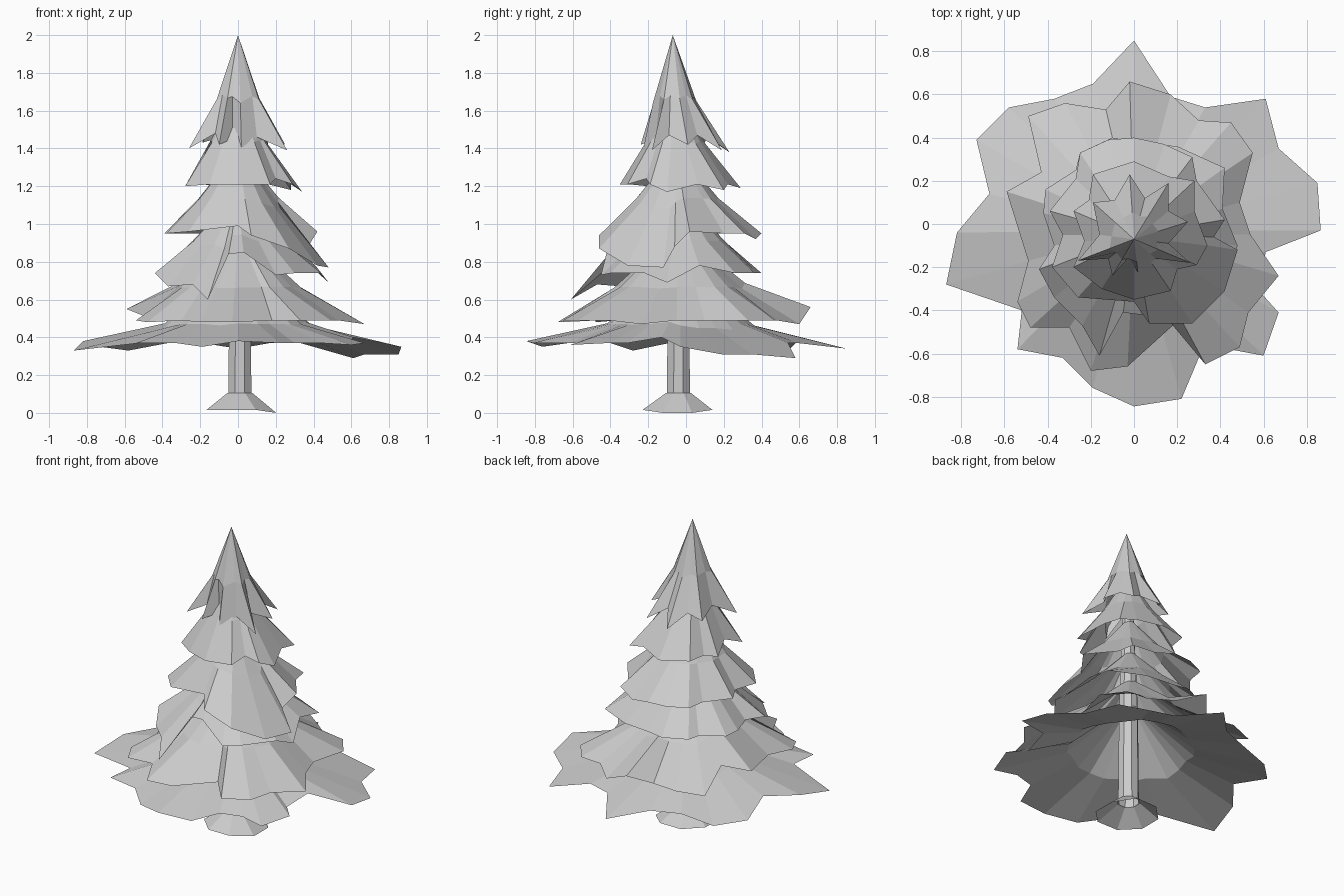
import bpy, bmesh
from math import cos, sin, pi, hypot
from mathutils import Vector


def build(name, rings, apex=None, closed_top=False):
    """Loft open rings of equal length into one faceted skin."""
    bm = bmesh.new()
    loops = [[bm.verts.new(p) for p in ring] for ring in rings]
    n = len(loops[0])
    for a, b in zip(loops, loops[1:]):
        for i in range(n):
            j = (i + 1) % n
            bm.faces.new((a[i], b[i], b[j], a[j]))
    if apex is not None:
        tip = bm.verts.new(apex)
        for i in range(n):
            bm.faces.new((tip, loops[0][i], loops[0][(i + 1) % n]))
    if closed_top:
        bm.faces.new(loops[0])
    bmesh.ops.recalc_face_normals(bm, faces=bm.faces)
    me = bpy.data.meshes.new(name)
    bm.to_mesh(me)
    bm.free()
    ob = bpy.data.objects.new(name, me)
    bpy.context.collection.objects.link(ob)
    return ob


def tier(name, center, top, hem, outline, mid, bulge):
    """Ragged skirt: hem outline seen from above, pulled up to a point.
    An outline point may carry its own height; the rest sit at hem."""
    c = Vector((center[0], center[1], top))
    rim = [Vector((p[0], p[1], p[2] if len(p) > 2 else hem)) for p in outline]
    mean = sum(hypot(p.x - c.x, p.y - c.y) for p in rim) / len(rim)
    mean_z = sum(p.z for p in rim) / len(rim)
    ring = []
    for p in rim:
        d = Vector((p.x - c.x, p.y - c.y, 0))
        r = (0.75 * mean + 0.25 * d.length) * mid     # evens out towards the top
        q = c + d.normalized() * r
        q.z = top + ((p.z + mean_z) / 2 - top) * (mid + bulge)
        ring.append(q)
    build(name, [ring, rim], apex=c)


def circle(cx, cy, r, z, n=8):
    return [(cx + r * cos(2 * pi * (i + .5) / n), cy + r * sin(2 * pi * (i + .5) / n), z)
            for i in range(n)]


# trunk with flared foot
build("trunk", [circle(0, -.06, .03, 1.6), circle(.01, -.04, .06, .75), circle(.01, -.04, .066, .1)],
      closed_top=True)
foot = [(x, y, 0.0 if x > .1 else .016) for x, y, z in circle(.018, -.045, .2, .01)]
build("trunk_foot", [circle(.01, -.04, .072, .105), foot])

# branch tiers, bottom to top
tier("branches_1", (0, -.03), .79, .37, [
    (0, .85, .34), (.17, .59), (.33, .54), (.61, .58, .29), (.67, .35, .31), (.85, .19, .31),
    (.865, -.03, .35), (.61, -.13, .4), (.58, -.31), (.67, -.41), (.6, -.61, .36), (.44, -.58),
    (.3, -.62), (.22, -.81), (0, -.845, .38), (-.19, -.76, .35), (-.33, -.62), (-.54, -.58),
    (-.52, -.4), (-.87, -.28, .33), (-.82, -.04, .38), (-.67, .14, .4), (-.73, .39, .35),
    (-.58, .54, .33), (-.37, .58), (-.19, .65)], .5, .25)

tier("branches_2", (0, -.04), .97, .49, [
    (-.02, .66, .56), (.17, .6, .47), (.3, .48), (.45, .47), (.55, .33), (.49, .1), (.54, -.05),
    (.67, -.24, .47), (.53, -.41), (.49, -.57), (.33, -.65, .49), (.18, -.47), (-.03, -.66, .48),
    (-.2, -.68, .48), (-.3, -.48), (-.48, -.48, .48), (-.54, -.36, .49), (-.49, -.17, .51),
    (-.59, .15, .55), (-.43, .24, .58), (-.49, .5), (-.32, .56, .5), (-.13, .53)], .55, .09)

tier("branches_3", (0, -.04), 1.17, .74, [
    (0, .38), (.2, .36), (.42, .26), (.41, .07, .78), (.48, -.1, .69), (.44, -.22), (.3, -.4),
    (.2, -.45, .73), (.03, -.42, .85), (-.05, -.41, .84), (-.16, -.61, .6), (-.24, -.47, .68),
    (-.37, -.34, .67), (-.44, -.21), (-.37, -.1), (-.42, .05), (-.41, .16), (-.27, .25),
    (-.25, .33), (-.1, .4)], .55, .05)

tier("branches_4", (0, -.05), 1.4, .95, [
    (0, .4), (.14, .37, .92), (.27, .31), (.29, .2), (.42, .02, .96), (.37, -.06, .88),
    (.48, -.12, .77), (.42, -.31, .78), (.27, -.46, .87), (.07, -.46, .94), (0, -.36, .99),
    (-.26, -.34, .96), (-.38, -.2, .95), (-.33, -.05), (-.39, .06, .95), (-.27, .21),
    (-.25, .33), (-.12, .39)], .52, .05)

tier("branches_5", (0, -.06), 1.7, 1.21, [
    (0, .29, 1.19), (.16, .22), (.28, .2, 1.18), (.28, .06), (.34, -.1, 1.17), (.29, -.19),
    (.2, -.21, 1.24), (.17, -.31), (0, -.35, 1.21), (-.15, -.3), (-.28, -.2, 1.2), (-.23, -.08, 1.25),
    (-.28, .06, 1.2), (-.21, .11), (-.19, .23)], .5, .04)

tier("treetop", (0, -.07), 2.0, 1.42, [
    (-.02, .23, 1.38), (.05, .12, 1.46), (.16, .19, 1.39), (.16, .06, 1.47), (.25, .01, 1.42),
    (.16, -.09, 1.47), (.26, -.18, 1.39), (.1, -.16, 1.46), (.02, -.24, 1.33), (-.03, -.16, 1.45),
    (-.1, -.24, 1.42), (-.12, -.16, 1.48), (-.26, -.17, 1.4), (-.16, -.05, 1.47),
    (-.19, .1, 1.43), (-.09, .11, 1.46)], .53, .05)
